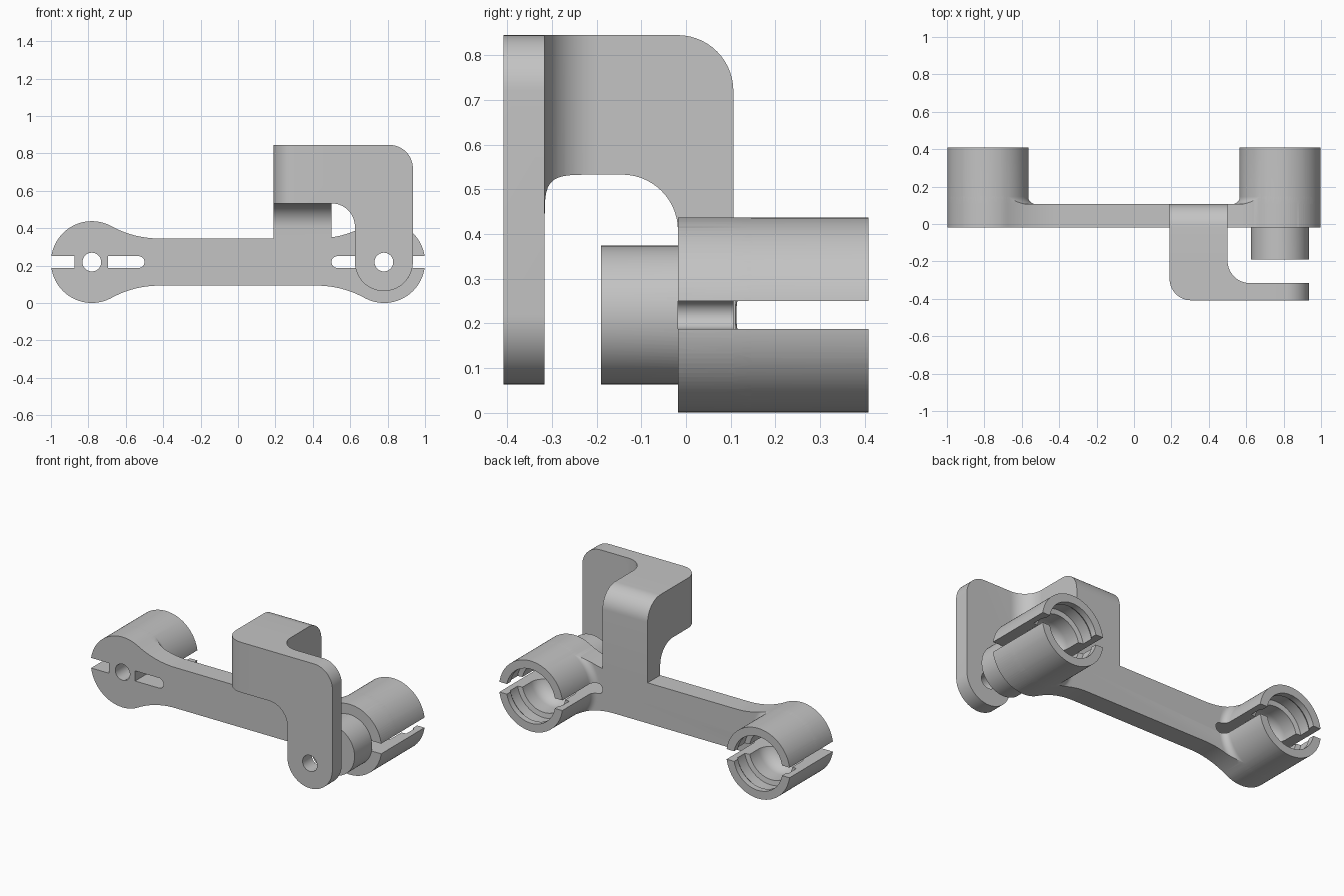
import bpy, bmesh, math
from mathutils import Vector

if "Cube" in bpy.data.objects:
    bpy.data.objects.remove(bpy.data.objects["Cube"], do_unlink=True)

grey = bpy.data.materials.new("plain grey")
grey.use_nodes = True
grey.diffuse_color = (0.55, 0.55, 0.55, 1)
grey.node_tree.nodes["Principled BSDF"].inputs["Base Color"].default_value = (0.55, 0.55, 0.55, 1)

CX, CZ, R = 0.7815, 0.219, 0.2185       # cup centre and radius
FRONT, BACK, CUP_END = -0.018, 0.106, 0.408
LEG_X, LEG_R = 0.78, 0.155


def finish(name, bm):
    bmesh.ops.remove_doubles(bm, verts=bm.verts, dist=1e-5)
    bmesh.ops.recalc_face_normals(bm, faces=bm.faces)
    mesh = bpy.data.meshes.new(name)
    bm.to_mesh(mesh)
    bm.free()
    mesh.materials.append(grey)
    ob = bpy.data.objects.new(name, mesh)
    bpy.context.collection.objects.link(ob)
    return ob


def prism(name, outline, axis, lo, hi):
    """Extrude a flat outline along one axis."""
    place = {"x": lambda a, b: (lo, a, b), "y": lambda a, b: (a, lo, b),
             "z": lambda a, b: (a, b, lo)}[axis]
    bm = bmesh.new()
    face = bm.faces.new([bm.verts.new(place(a, b)) for a, b in outline])
    new = bmesh.ops.extrude_face_region(bm, geom=[face])["geom"]
    step = Vector([(hi - lo) * (axis == k) for k in "xyz"])
    bmesh.ops.translate(bm, vec=step, verts=[v for v in new if isinstance(v, bmesh.types.BMVert)])
    # the starting face stays in place as the near cap
    if not face.is_valid or len(face.edges[0].link_faces) < 2:
        bmesh.ops.holes_fill(bm, edges=[e for e in bm.edges if e.is_boundary])
    return finish(name, bm)


def lathe(name, profile, x, steps=96):
    """Spin (radius, y) points around a y-parallel axis at x."""
    bm = bmesh.new()
    vs = [bm.verts.new((x + r, y, CZ)) for r, y in profile]
    edges = [bm.edges.new(p) for p in zip(vs, vs[1:])]
    bmesh.ops.spin(bm, geom=vs + edges, cent=(x, 0, CZ), axis=(0, 1, 0),
                   angle=math.tau, steps=steps)
    return finish(name, bm)


def cylinder(name, x, r, lo, hi):
    return lathe(name, [(0, lo), (r, lo), (r, hi), (0, hi)], x)


def combine(ob, other, operation):
    mod = ob.modifiers.new("combine", "BOOLEAN")
    mod.object, mod.operation, mod.solver = other, operation, "EXACT"
    bpy.context.view_layer.update()
    mesh = bpy.data.meshes.new_from_object(ob.evaluated_get(bpy.context.evaluated_depsgraph_get()))
    ob.modifiers.clear()
    ob.data = mesh
    bpy.data.objects.remove(other, do_unlink=True)


def arc(cx, cy, r, a0, a1, n=20):
    return [(cx + r * math.cos(a0 + (a1 - a0) * i / n),
             cy + r * math.sin(a0 + (a1 - a0) * i / n)) for i in range(n + 1)]


def rounded(corners, n=14):
    """Polygon from (a, b, radius) corners, filleting where radius > 0."""
    pts = []
    for i, (a, b, r) in enumerate(corners):
        p = Vector((a, b))
        if not r:
            pts.append((a, b))
            continue
        u = (Vector(corners[i - 1][:2]) - p).normalized()
        v = (Vector(corners[(i + 1) % len(corners)][:2]) - p).normalized()
        c = p + (u + v) * r             # all corners are square
        for k in range(n + 1):
            t = math.pi / 2 * k / n
            pts.append(tuple(c - v * r * math.cos(t) - u * r * math.sin(t)))
    return pts


def cut_slot(x0, x1, side, end_r):
    """Slot through the cup wall and floor, rounded at its inner end."""
    h = 0.0315
    bar = rounded([(x0, CZ - h, end_r), (x1, CZ - h, 0), (x1, CZ + h, 0), (x0, CZ + h, end_r)])
    cutter = prism("slot", [(side * a, b) for a, b in bar], "y", -0.1, 0.5)
    combine(link, cutter, "DIFFERENCE")


# Dog-bone outline of the link: cup arcs blended into a straight bar
half, blend_x = 0.126, 0.42
d = CX - blend_x
blend_r = (d * d + half * half - R * R) / (2 * (R - half))
turn = math.atan2(half + blend_r, -d)
quarter = arc(CX, 0, R, 0, turn, 36) + arc(blend_x, half + blend_r, blend_r, turn - math.pi, -math.pi / 2)[1:]
top = quarter + [(-x, z) for x, z in reversed(quarter)]
outline = [(x, z + CZ) for x, z in top + [(x, -z) for x, z in reversed(top[1:-1])]]
link = prism("offset_link", outline, "y", FRONT, BACK)

# Cups with a root fillet and a stepped hollow seat
for x in (-CX, CX):
    fillet = arc(R + 0.04, BACK + 0.04, 0.04, -math.pi / 2, -math.pi, 8)
    cup = lathe("cup", [(0, FRONT), (R + 0.04, FRONT)] + fillet + [(R, CUP_END), (0, CUP_END)], x)
    trim = prism("trim", outline, "y", FRONT - 0.1, CUP_END + 0.1)
    combine(cup, trim, "INTERSECT")
    combine(link, cup, "UNION")
    bowl = arc(0.06, BACK + 0.09, 0.09, -math.pi / 2, 0, 12)
    seat = lathe("seat", [(0, BACK)] + bowl + [(0.15, 0.28), (0.18, 0.285), (0.18, 0.355),
                                              (0.168, 0.37), (0.168, 0.5), (0, 0.5)], x)
    combine(link, seat, "DIFFERENCE")

# Split slots: interrupted by the hub on one cup, continuous on the other
cut_slot(0.5, 0.695, -1, 0.031)
cut_slot(0.875, 1.1, -1, 0)
cut_slot(0.5, 1.1, 1, 0.031)

# Pivot boss in front of the left cup
combine(link, cylinder("boss", LEG_X, LEG_R, -0.19, FRONT), "UNION")

# Post rising from the bar and bending forward
post = prism("post", rounded([(FRONT, 0.3, 0), (BACK, 0.3, 0), (BACK, 0.845, 0.125),
                              (-0.2, 0.845, 0), (-0.2, 0.533, 0), (FRONT, 0.533, 0.125)]),
             "x", 0.19, 0.5)

# Front arm turning sideways and down into the rounded leg
lo, hi = LEG_X - LEG_R, LEG_X + LEG_R
corners = [(hi, 0.845, 0.125), (0.19, 0.845, 0), (0.19, 0.533, 0), (lo, 0.533, 0.125),
           (lo, CZ, 0), (hi, CZ, 0)]
leg_end = arc(LEG_X, CZ, LEG_R, math.pi, math.tau, 40)
arm = prism("arm", rounded(corners)[:-2] + leg_end, "y", -0.5, -0.2)
plan = prism("plan", rounded([(0.19, -0.408, 0.115), (hi, -0.408, 0), (hi, -0.316, 0),
                              (0.5, -0.316, 0.12), (0.5, -0.1, 0), (0.19, -0.1, 0)]), "z", -0.1, 1)
combine(arm, plan, "INTERSECT")
combine(post, arm, "UNION")
combine(link, post, "UNION")

# Pivot holes
for x in (-CX, LEG_X):
    combine(link, cylinder("pivot_hole", x, 0.05, -0.6, 0.3), "DIFFERENCE")

bpy.ops.object.select_all(action="DESELECT")
link.select_set(True)
bpy.context.view_layer.objects.active = link
bpy.ops.object.shade_smooth_by_angle(angle=math.radians(30))
